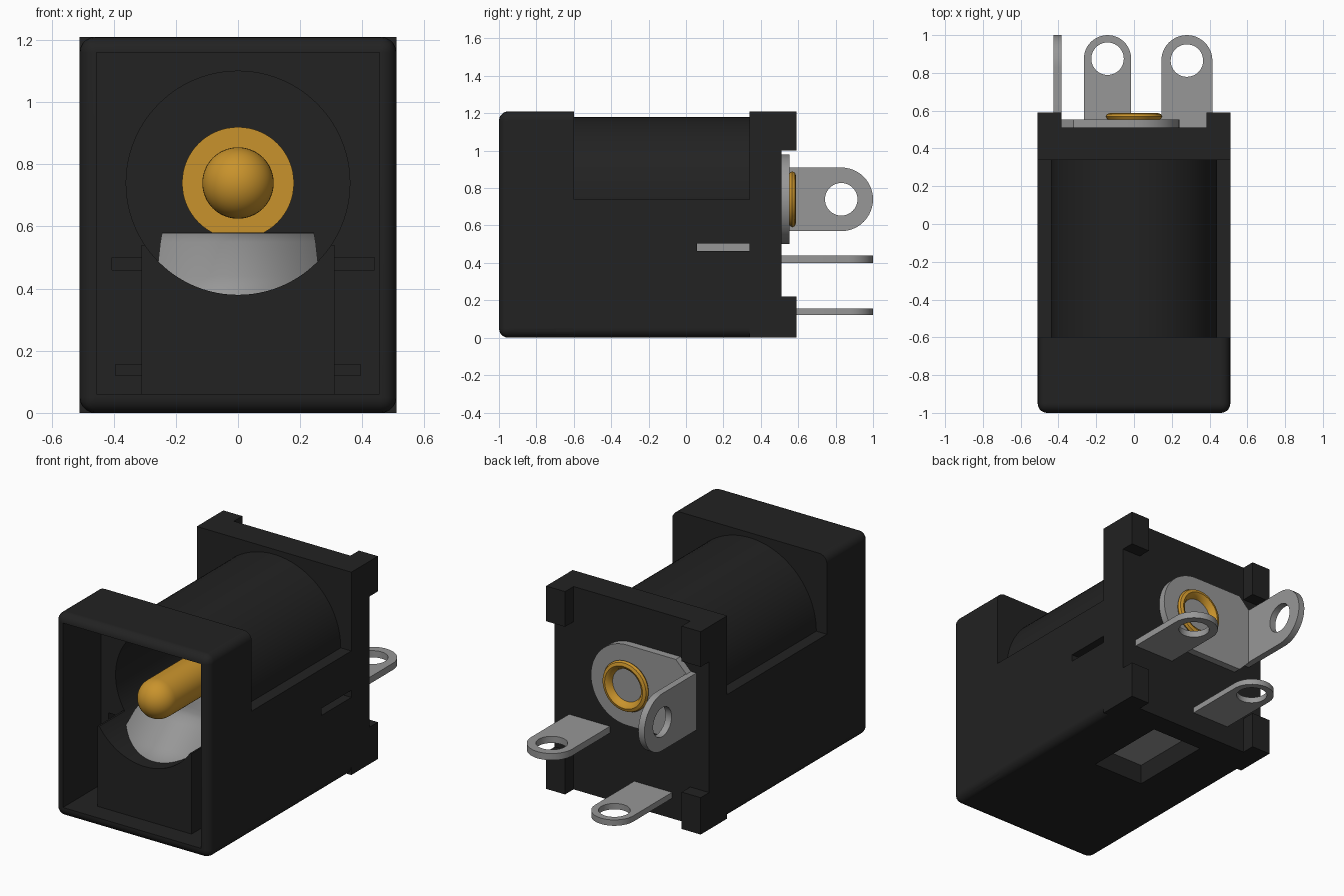
import bpy, bmesh, math
from mathutils import Matrix

cube = bpy.data.objects.get("Cube")
if cube:
    bpy.data.objects.remove(cube, do_unlink=True)


def material(name, rgb, metallic=0.0):
    m = bpy.data.materials.new(name)
    m.use_nodes = True
    m.diffuse_color = (*rgb, 1)
    bsdf = m.node_tree.nodes["Principled BSDF"]
    bsdf.inputs["Base Color"].default_value = (*rgb, 1)
    bsdf.inputs["Roughness"].default_value = 0.5
    return m


BLACK = material("black plastic", (0.016, 0.016, 0.016))
GREY = material("grey metal", (0.31, 0.31, 0.31))
GOLD = material("brass", (0.58, 0.29, 0.025))


def activate(ob):
    bpy.ops.object.select_all(action='DESELECT')
    ob.select_set(True)
    bpy.context.view_layer.objects.active = ob


def finish(name, bm, mat):
    bmesh.ops.recalc_face_normals(bm, faces=bm.faces)
    me = bpy.data.meshes.new(name)
    bm.to_mesh(me)
    bm.free()
    me.materials.append(mat)
    ob = bpy.data.objects.new(name, me)
    bpy.context.collection.objects.link(ob)
    return ob


def box(name, x, y, z, mat=BLACK, rounded=None, r=0.05):
    """Box from ranges; rounded(edge midpoint) picks the edges to bevel."""
    bm = bmesh.new()
    bmesh.ops.create_cube(bm, size=1)
    for v in bm.verts:
        v.co = [lo + (c + 0.5) * (hi - lo) for c, (lo, hi) in zip(v.co, (x, y, z))]
    if rounded:
        edges = [e for e in bm.edges if rounded((e.verts[0].co + e.verts[1].co) / 2)]
        bmesh.ops.bevel(bm, geom=edges, offset=r, segments=5, profile=0.5, affect='EDGES')
    return finish(name, bm, mat)


def cylinder(name, r, y0, y1, z):
    bm = bmesh.new()
    m = Matrix.Translation((0, (y0 + y1) / 2, z)) @ Matrix.Rotation(math.pi / 2, 4, 'X')
    bmesh.ops.create_cone(bm, cap_ends=True, segments=96, radius1=r, radius2=r,
                          depth=y1 - y0, matrix=m)
    return finish(name, bm, BLACK)


def boolean(ob, other, op):
    mod = ob.modifiers.new(op, 'BOOLEAN')
    mod.object, mod.operation, mod.solver = other, op, 'EXACT'
    activate(ob)
    bpy.ops.object.modifier_apply(modifier=mod.name)
    bpy.data.objects.remove(other, do_unlink=True)


def smooth(ob, angle=30):
    activate(ob)
    bpy.ops.object.shade_smooth_by_angle(angle=math.radians(angle))


def sheet(name, loops, thick, loc, rot=(0, 0, 0)):
    """Flat sheet-metal piece from an outline and optional hole loops."""
    cu = bpy.data.curves.new(name, 'CURVE')
    cu.dimensions, cu.fill_mode, cu.extrude = '2D', 'BOTH', thick / 2
    for loop in loops:
        s = cu.splines.new('POLY')
        s.points.add(len(loop) - 1)
        for p, (a, b) in zip(s.points, loop):
            p.co = (a, b, 0, 1)
        s.use_cyclic_u = True
    ob = bpy.data.objects.new(name, cu)
    bpy.context.collection.objects.link(ob)
    ob.location, ob.rotation_euler = loc, rot
    activate(ob)
    bpy.ops.object.convert(target='MESH')
    ob = bpy.context.view_layer.objects.active
    ob.name = name
    ob.data.materials.clear()
    ob.data.materials.append(GREY)
    smooth(ob)
    return ob


def arc(cx, cy, r, a0, a1, n):
    return [(cx + r * math.cos(math.radians(a0 + (a1 - a0) * i / n)),
             cy + r * math.sin(math.radians(a0 + (a1 - a0) * i / n))) for i in range(n + 1)]


def lug(name, w, y0, yc, hole, thick, loc, rot=(0, 0, 0)):
    """Solder lug with a round end and an eyelet."""
    outline = [(-w, y0), (w, y0)] + arc(0, yc, w, 0, 180, 24)
    return sheet(name, [outline, arc(0, yc, hole, 0, 360, 40)[:-1]], thick, loc, rot)


W, H, AXIS = 0.51, 1.21, 0.74

# Housing: front collar, lower box, barrel, rear plate
body = box("housing", (-W, W), (-1, -0.6), (0, H), rounded=lambda c: c.y < -0.7)
boolean(body, box("front_recess", (-0.455, 0.455), (-1.2, -0.64), (0.06, 1.16)), 'DIFFERENCE')
boolean(body, box("lower_box", (-W, W), (-0.62, 0.36), (0, AXIS),
                  rounded=lambda c: c.z < 0.01 and abs(c.x) > 0.4), 'UNION')
boolean(body, cylinder("barrel", 0.44, -0.62, 0.36, AXIS), 'UNION')
boolean(body, box("rear_plate", (-W, W), (0.34, 0.51), (0, H)), 'UNION')

# Rear corner posts
for sx in (-1, 1):
    xs = sorted((sx * 0.385, sx * W))
    for z in ((0, 0.22), (1.0, H)):
        boolean(body, box("corner_post", xs, (0.45, 0.59), z), 'UNION')

# Cradle block in the mouth, then the socket bore through everything
boolean(body, box("cradle", (-0.31, 0.31), (-0.88, -0.6), (0.03, 0.54)), 'UNION')
boolean(body, cylinder("bore", 0.36, -0.95, 0.3, AXIS), 'DIFFERENCE')

# Slots for the sheet-metal contacts and the window underneath
cuts = [((0.42, 0.6), (0.06, 0.34), (0.463, 0.505)),
        ((0.31, 0.44), (-0.7, -0.4), (0.46, 0.50)),
        ((-0.405, -0.31), (-0.7, -0.4), (0.46, 0.50)),
        ((0.31, 0.395), (-0.7, -0.4), (0.12, 0.155)),
        ((-0.395, -0.31), (-0.7, -0.4), (0.12, 0.155)),
        ((-0.17, 0.17), (-0.14, 0.38), (-0.1, 0.13))]
for c in cuts:
    boolean(body, box("slot", *c), 'DIFFERENCE')
smooth(body)
body.modifiers.new("flat_normals", 'WEIGHTED_NORMAL').keep_sharp = True

# Centre pin with collar and flared rear rivet, turned about the socket axis
profile = [(0.0, -0.865)] + [(0.115 * math.sin(a), -0.75 - 0.115 * math.cos(a))
                             for a in [math.pi / 2 * i / 10 for i in range(1, 11)]]
profile += [(0.115, 0.2), (0.18, 0.2), (0.18, 0.31), (0.1, 0.31), (0.1, 0.55),
            (0.14, 0.553), (0.15, 0.568), (0.143, 0.582), (0.125, 0.588),
            (0.108, 0.578), (0.095, 0.55), (0.088, 0.5), (0.0, 0.48)]
bm = bmesh.new()
vs = [bm.verts.new((r, y, AXIS)) for r, y in profile]
es = [bm.edges.new(p) for p in zip(vs, vs[1:])]
bmesh.ops.spin(bm, geom=vs + es, cent=(0, 0, AXIS), axis=(0, 1, 0),
               angle=2 * math.pi, steps=64)
bmesh.ops.remove_doubles(bm, verts=bm.verts, dist=1e-4)
smooth(finish("centre_pin", bm, GOLD), 40)

# Spring contact rising to a crest under the pin
bm = bmesh.new()
path = [(0.27, -0.86, 0.32), (0.262, -0.74, 0.44), (0.25, -0.62, 0.55), (0.245, -0.57, 0.577),
        (0.245, -0.52, 0.58), (0.245, -0.45, 0.57), (0.25, 0.1, 0.47), (0.25, 0.29, 0.46)]
rows = [[bm.verts.new((s * w, y, z)) for s in (-1, 1)] for w, y, z in path]
for a, b in zip(rows, rows[1:]):
    bm.faces.new((a[0], a[1], b[1], b[0]))
spring = finish("spring_contact", bm, GREY)
if spring.data.polygons[0].normal.z < 0:
    spring.data.flip_normals()
sol = spring.modifiers.new("thickness", 'SOLIDIFY')
sol.thickness = 0.03
smooth(spring)

# Metal strips seen through the side slot and the bottom window
box("side_strip", (0.37, 0.425), (0.05, 0.36), (0.46, 0.508), GREY)
box("bottom_strip", (-0.2, 0.2), (-0.2, 0.45), (0.12, 0.155), GREY)

# Solder lugs
lug("spring_lug", 0.135, 0.45, 0.865, 0.086, 0.04, (0.28, 0, 0.42))
lug("bottom_lug", 0.125, 0.45, 0.875, 0.086, 0.035, (-0.14, 0, 0.138))
lug("pin_lug", 0.17, 0.51, 0.83, 0.087, 0.04, (-0.405, 0, AXIS), (0, math.pi / 2, 0))

# Riveted backing plate joined to the upright lug
outline = arc(0, 0, 0.24, -90, 90, 32) + [(-0.32, 0.24), (-0.39, 0.17),
                                          (-0.39, -0.17), (-0.32, -0.24)]
sheet("pin_backing_plate", [outline], 0.045, (0, 0.531, AXIS), (math.pi / 2, 0, 0))
